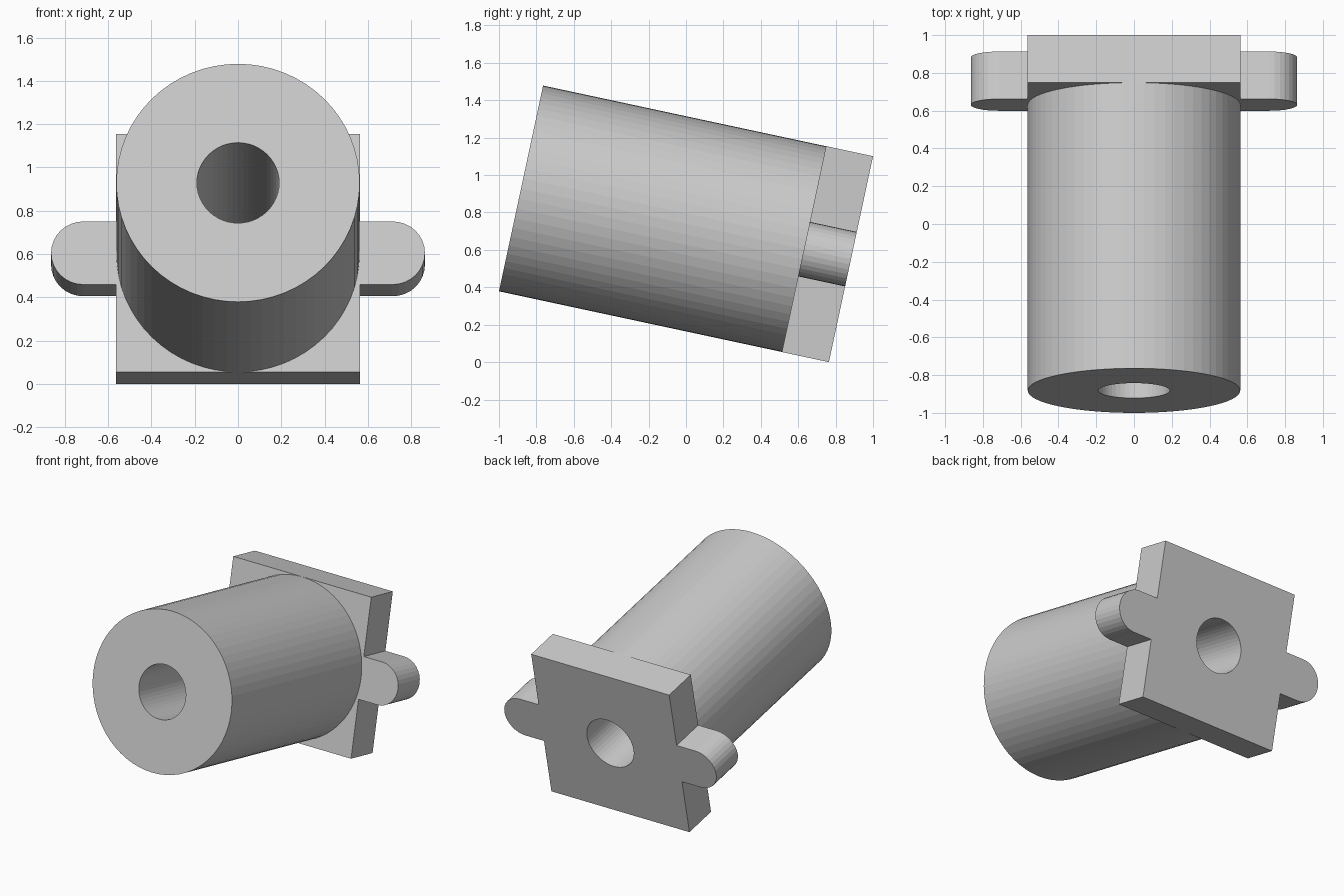
import bpy, bmesh
from math import sin, cos, pi, radians
from mathutils import Matrix

if "Cube" in bpy.data.objects:
    bpy.data.objects.remove(bpy.data.objects["Cube"])

TILT = radians(12.1)
R, BORE = 0.5625, 0.19            # barrel and bore radius
HALF, THICK = 0.563, 0.257        # flange half width and thickness
EAR_X, EAR_R = 0.715, 0.149       # ear arc centre and radius
BACK_Y = 1 - HALF * sin(TILT)
LENGTH = 2 * BACK_Y / cos(TILT)

# local z runs from the flange's back face to the front of the barrel
PLACE = Matrix.Translation((0, BACK_Y, HALF * cos(TILT))) @ Matrix.Rotation(pi / 2 - TILT, 4, 'X')


def arc(cx, r, start, end, n):
    return [(cx + r * cos(start + (end - start) * i / n),
             r * sin(start + (end - start) * i / n)) for i in range(n + 1)]


def prism(name, outline, z0, z1):
    bm = bmesh.new()
    face = bm.faces.new([bm.verts.new((x, y, z0)) for x, y in outline])
    ext = bmesh.ops.extrude_face_region(bm, geom=[face], use_keep_orig=True)
    bmesh.ops.translate(bm, vec=(0, 0, z1 - z0),
                        verts=[v for v in ext['geom'] if isinstance(v, bmesh.types.BMVert)])
    bmesh.ops.recalc_face_normals(bm, faces=bm.faces)
    mesh = bpy.data.meshes.new(name)
    bm.to_mesh(mesh)
    bm.free()
    ob = bpy.data.objects.new(name, mesh)
    bpy.context.collection.objects.link(ob)
    ob.matrix_world = PLACE
    return ob


def boolean(target, tool, operation):
    mod = target.modifiers.new(operation.lower(), 'BOOLEAN')
    mod.operation, mod.solver, mod.object = operation, 'EXACT', tool
    bpy.context.view_layer.objects.active = target
    bpy.ops.object.modifier_apply(modifier=mod.name)
    bpy.data.objects.remove(tool)


# square flange with a rounded ear on each side
right = [(HALF, -HALF), (HALF, -EAR_R)] + arc(EAR_X, EAR_R, -pi / 2, pi / 2, 16) \
    + [(HALF, EAR_R), (HALF, HALF)]
left = [(-x, -y) for x, y in right]
body = prism("flanged_sleeve", right + left, 0, THICK)

# round barrel, sunk slightly into the flange, then the through bore
barrel = prism("barrel", arc(0, R, 0, 2 * pi, 64)[:-1], THICK - 0.1, LENGTH)
bore = prism("bore_cutter", arc(0, BORE, 0, 2 * pi, 48)[:-1], -0.2, LENGTH + 0.2)
bore.hide_render = True
bpy.context.view_layer.update()
boolean(body, barrel, 'UNION')
boolean(body, bore, 'DIFFERENCE')
